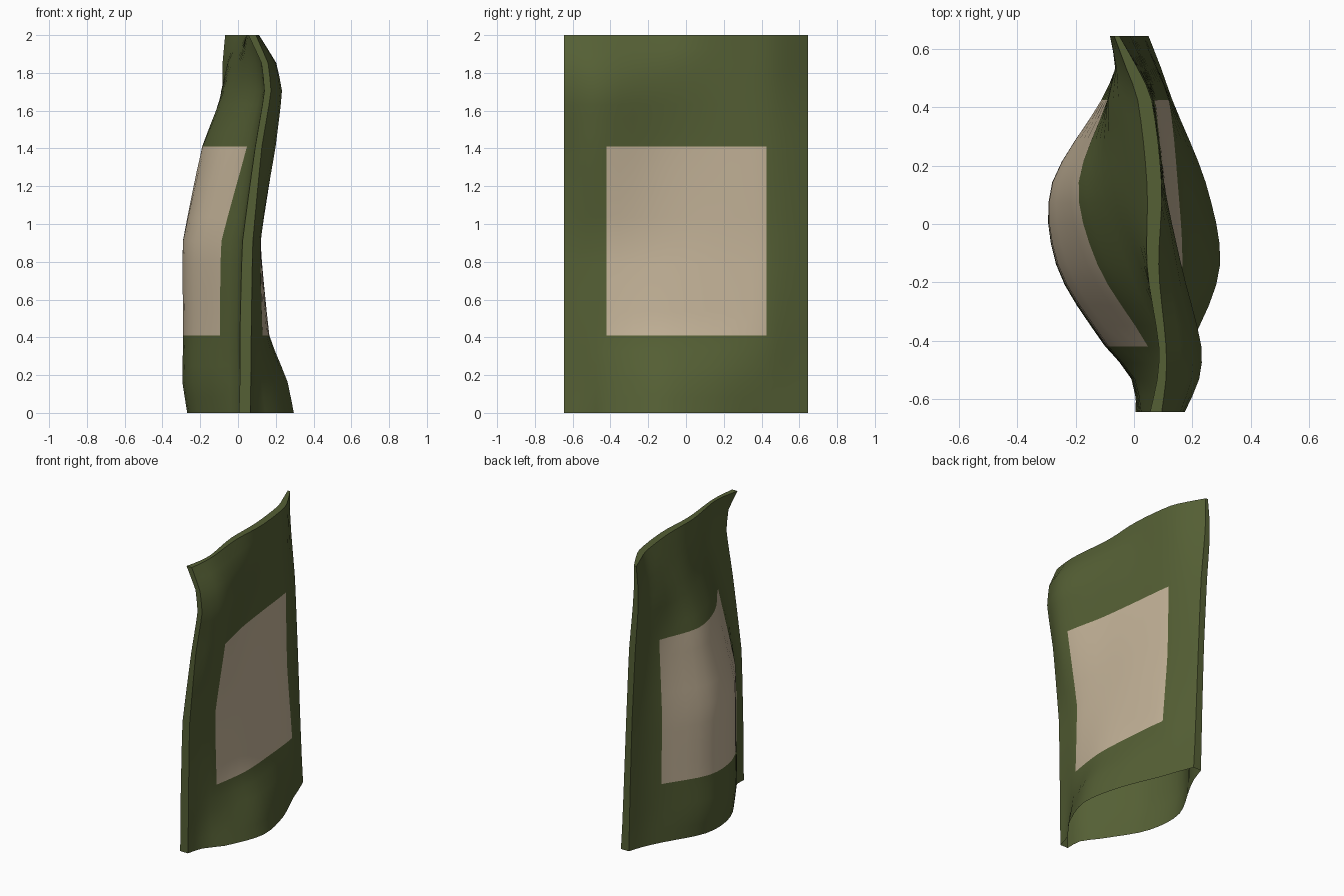
import bpy, bmesh

if "Cube" in bpy.data.objects:
    bpy.data.objects.remove(bpy.data.objects["Cube"])

# Control grid for the two cloth faces: columns along y, rows along z
YS = [-.645, -.53, -.42, -.15, .13, .43, .53, .645]
ZS = [0, .17, .4, .9, 1.4, 1.7, 1.85, 2]
LEFT = [
    (.005, .0, -.08, -.24, -.26, -.10, -.05, -.01),
    (.01, .0, -.10, -.265, -.285, -.10, -.05, -.015),
    (.01, -.01, -.095, -.26, -.28, -.105, -.055, -.02),
    (.023, .0, -.09, -.26, -.285, -.11, -.065, -.035),
    (.09, .08, .045, -.125, -.195, -.09, -.065, -.06),
    (.14, .135, .12, .01, -.075, -.09, -.065, -.082),
    (.125, .125, .115, .035, -.01, -.055, -.06, -.082),
    (.055, .08, .085, .045, .045, .012, -.025, -.068)]
RIGHT = [
    (.065, .10, .19, .295, .25, .13, .095, .05),
    (.068, .095, .155, .26, .225, .125, .085, .04),
    (.07, .10, .13, .167, .152, .12, .08, .03),
    (.078, .10, .118, .118, .11, .08, .055, .01),
    (.125, .19, .195, .14, .105, .07, .04, -.012),
    (.175, .225, .232, .165, .105, .065, .025, -.04),
    (.16, .20, .20, .15, .10, .065, .02, -.05),
    (.095, .11, .11, .085, .095, .06, .015, -.05)]


def material(name, rgb):
    m = bpy.data.materials.new(name)
    m.diffuse_color = (*rgb, 1)
    m.use_nodes = True
    m.node_tree.nodes["Principled BSDF"].inputs["Base Color"].default_value = m.diffuse_color
    return m


def curve(ts, vs, t, smooth):
    """Curve through (ts, vs); smooth blends from straight spans to rounded."""
    i = max(k for k in range(len(ts) - 1) if ts[k] <= t + 1e-9)

    def slope(k):
        a, b = max(k - 1, 0), min(k + 1, len(ts) - 1)
        return (vs[b] - vs[a]) / (ts[b] - ts[a])
    h = ts[i + 1] - ts[i]
    u = (t - ts[i]) / h
    rounded = ((2*u**3 - 3*u**2 + 1) * vs[i] + (u**3 - 2*u**2 + u) * h * slope(i)
               + (3*u**2 - 2*u**3) * vs[i + 1] + (u**3 - u**2) * h * slope(i + 1))
    straight = vs[i] + (vs[i + 1] - vs[i]) * u
    return straight + (rounded - straight) * smooth


def sheet_x(table, y, z):
    return curve(ZS, [curve(YS, row, y, .9) for row in table], z, .2)


def span(a, b, n):
    return [a + (b - a) * i / n for i in range(n)]


# Sample lines fall exactly on the patch borders
Y0, Y1, Z0, Z1 = -.42, .425, .41, 1.41
ys = span(-.645, Y0, 4) + span(Y0, Y1, 12) + span(Y1, .645, 4) + [.645]
zs = span(0, Z0, 5) + span(Z0, Z1, 8) + span(Z1, 2, 8) + [2]

bm = bmesh.new()
grids = [[[bm.verts.new((sheet_x(t, y, z), y, z)) for y in ys] for z in zs]
         for t in (LEFT, RIGHT)]
left, right = grids
ny, nz = len(ys), len(zs)

# Left and right cloth faces with a pale rectangle on each
for side, g in enumerate(grids):
    for j in range(nz - 1):
        for i in range(ny - 1):
            q = [g[j][i], g[j][i + 1], g[j + 1][i + 1], g[j + 1][i]]
            f = bm.faces.new(q if side else q[::-1])
            c = f.calc_center_median()
            f.material_index = int(Y0 < c.y < Y1 and Z0 < c.z < Z1)

# Narrow side seams and top seam; the bottom stays open
for j in range(nz - 1):
    bm.faces.new((left[j][0], right[j][0], right[j + 1][0], left[j + 1][0]))
    bm.faces.new((right[j][-1], left[j][-1], left[j + 1][-1], right[j + 1][-1]))
for i in range(ny - 1):
    bm.faces.new((left[-1][i], right[-1][i], right[-1][i + 1], left[-1][i + 1]))

mesh = bpy.data.meshes.new("cloth_bag")
bm.to_mesh(mesh)
bm.free()
mesh.materials.append(material("olive green", (.090, .115, .035)))
mesh.materials.append(material("pale beige", (.55, .45, .315)))
bag = bpy.data.objects.new("cloth_bag", mesh)
bpy.context.collection.objects.link(bag)
bpy.context.view_layer.objects.active = bag
bag.select_set(True)
bpy.ops.object.shade_smooth_by_angle(angle=0.7)
